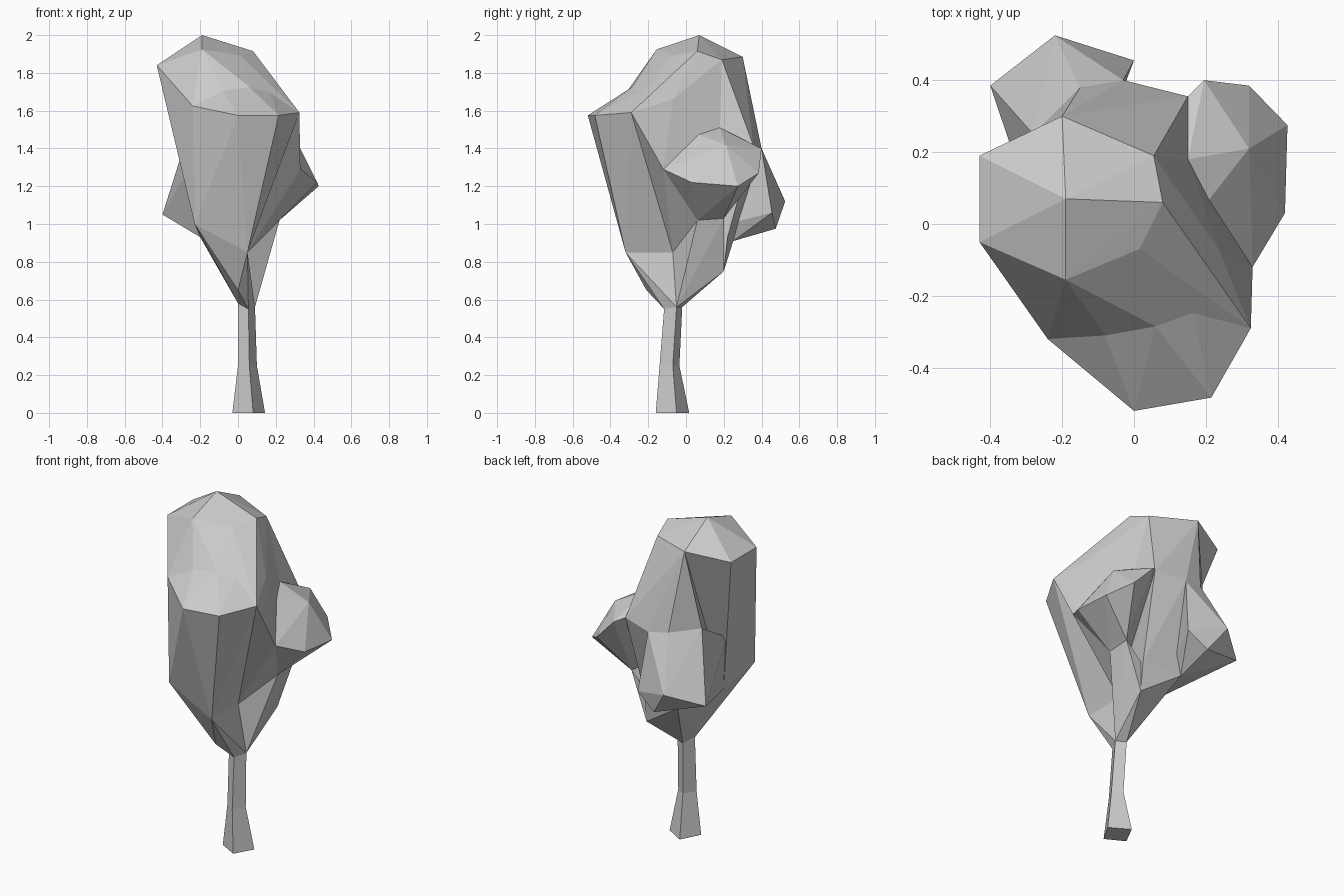
import bpy, bmesh


def finish(bm, name):
    bmesh.ops.recalc_face_normals(bm, faces=bm.faces)
    mesh = bpy.data.meshes.new(name)
    bm.to_mesh(mesh)
    bm.free()
    obj = bpy.data.objects.new(name, mesh)
    bpy.context.collection.objects.link(obj)
    return obj


def faceted_clump(name, points):
    """Flat-faced foliage mass wrapped round a few corner points."""
    bm = bmesh.new()
    for p in points:
        bm.verts.new(p)
    bmesh.ops.convex_hull(bm, input=bm.verts)
    loose = [v for v in bm.verts if not v.link_faces]
    bmesh.ops.delete(bm, geom=loose, context='VERTS')
    return finish(bm, name)


def loft(name, rings):
    """Skin closed rings of equal corner count and cap both ends."""
    bm = bmesh.new()
    rows = [[bm.verts.new(p) for p in ring] for ring in rings]
    n = len(rows[0])
    for lo, hi in zip(rows, rows[1:]):
        for i in range(n):
            j = (i + 1) % n
            bm.faces.new((lo[i], lo[j], hi[j], hi[i]))
    bm.faces.new(rows[0][::-1])
    bm.faces.new(rows[-1])
    return finish(bm, name)


# Corners shared by neighbouring clumps
trunk_top = [(0, -.085, .58), (.055, -.115, .55), (.09, -.05, .56), (.035, -.02, .56)]
collar = [(-.23, -.32, 1.0), (.05, -.32, .85), (.05, -.07, .85), (-.20, -.07, .93)]
brow = [(.14, -.14, 1.755), (.235, -.07, 1.66), (.06, -.285, 1.725),
        (-.08, -.31, 1.705), (-.24, -.32, 1.625), (.325, -.29, 1.59)]
nape = [(-.20, .30, 1.885), (.055, .19, 1.87)]
back_rim = [(-.28, .25, 1.43), (-.15, .38, 1.42), (-.03, .40, 1.40)]
heel = (.12, .20, .75)
elbow = [(.22, .06, 1.02), (.22, .20, 1.03)]

# Four-sided trunk, flared at the foot
sections = [
    (0.0, [(-.03, -.10), (.08, -.16), (.143, -.05), (.03, .017)]),
    (0.25, [(0, -.10), (.06, -.14), (.10, -.07), (.045, -.035)]),
    (0.56, [(0, -.085), (.055, -.115), (.09, -.05), (.035, -.02)]),
    (0.70, [(0, -.085), (.045, -.12), (.06, -.06), (.035, -.02)]),
]
loft("trunk", [[(x, y, z) for x, y in ring] for z, ring in sections])

# Main crown: domed top, overhanging front, cone tapering to the trunk
faceted_clump("crown_dome", nape + brow + collar + [
    (-.19, .07, 2.0), (-.43, .19, 1.84), (-.43, -.05, 1.84),
    (.08, .06, 1.915), (-.19, -.155, 1.925), (.015, -.07, 1.89)])
faceted_clump("crown_front", brow + collar + [(0, -.52, 1.575), (.215, -.483, 1.575)])
faceted_clump("crown_base", collar + trunk_top + [(0, -.21, .65)])

# Rear of the crown, running down to the trunk
faceted_clump("rear_crown", nape + back_rim + [
    (.15, .355, 1.42), (-.12, .25, .91), (.12, .22, .93), (-.20, -.07, .93),
    (.05, -.07, .85)])
faceted_clump("rear_base", trunk_top + [
    (-.12, .25, .91), heel, (.12, .22, .93), (-.20, -.07, .93), (.05, -.07, .85)])

# Low clump at the back left
faceted_clump("back_clump", back_rim + [
    (-.40, .385, 1.05), (-.22, .525, 1.12), (0, .455, 1.06), (-.12, .475, .975),
    (-.12, .25, .91), (-.20, -.07, .93), (-.27, .0, 1.28)])

# Side clump on the right
faceted_clump("right_clump", elbow + [
    (.15, .355, 1.42), (.195, .40, 1.40), (.32, .385, 1.27), (.427, .275, 1.20),
    (.42, .03, 1.22), (.33, -.12, 1.29), (.195, .05, 1.48), (.15, .18, 1.51),
    (.32, .21, 1.42), (.06, .05, 1.1)])

# Webs joining the side clump to the crown and the trunk
faceted_clump("side_web", [
    (.325, -.29, 1.59), (.235, -.07, 1.66), (.33, -.12, 1.29), (.195, .05, 1.48),
    (.15, .18, 1.51), (.055, .19, 1.87), (.08, .06, 1.915), (.05, -.07, .85),
    elbow[0]])
faceted_clump("upper_web", [
    (.15, .355, 1.42), (.15, .18, 1.51), (.055, .19, 1.87), (.05, .1, 1.4)])
faceted_clump("lower_web", elbow + trunk_top[2:] + [
    (.05, -.07, .85), heel, (.12, .20, .93)])
